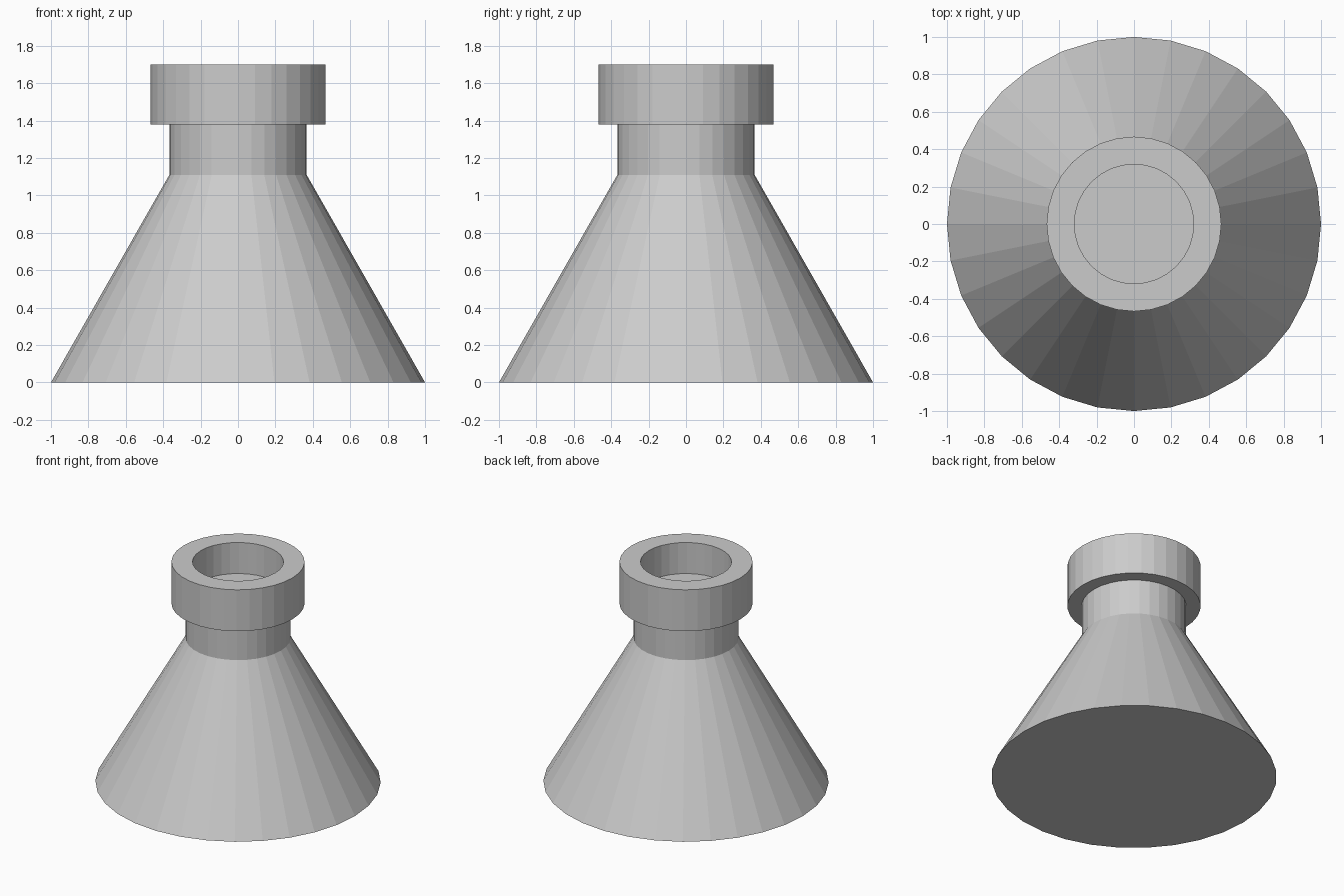
import bpy, bmesh, math
from mathutils import Vector

if "Cube" in bpy.data.objects:
    bpy.data.objects.remove(bpy.data.objects["Cube"])

SIDES = 32


def lathe(name, profile):
    """Revolve a closed (radius, z) profile around z, flat shaded."""
    bm = bmesh.new()
    verts = [bm.verts.new((r, 0, z)) for r, z in profile]
    edges = [bm.edges.new(pair) for pair in zip(verts, verts[1:])]
    bmesh.ops.spin(bm, geom=verts + edges, cent=(0, 0, 0), axis=(0, 0, 1),
                   angle=math.tau, steps=SIDES)
    bmesh.ops.remove_doubles(bm, verts=bm.verts, dist=1e-4)
    bmesh.ops.recalc_face_normals(bm, faces=bm.faces)
    mesh = bpy.data.meshes.new(name)
    bm.to_mesh(mesh)
    bm.free()
    obj = bpy.data.objects.new(name, mesh)
    bpy.context.collection.objects.link(obj)
    return obj


# Conical body, straight neck, and thick collar with a shallow flat-floored recess
lathe("flask", [
    (0, 0), (1.0, 0),            # base
    (0.367, 1.11),               # cone shoulder
    (0.367, 1.38),               # neck
    (0.467, 1.38), (0.467, 1.70),  # collar
    (0.319, 1.70), (0.319, 1.46),  # mouth wall
    (0, 1.46),                   # mouth floor
])
